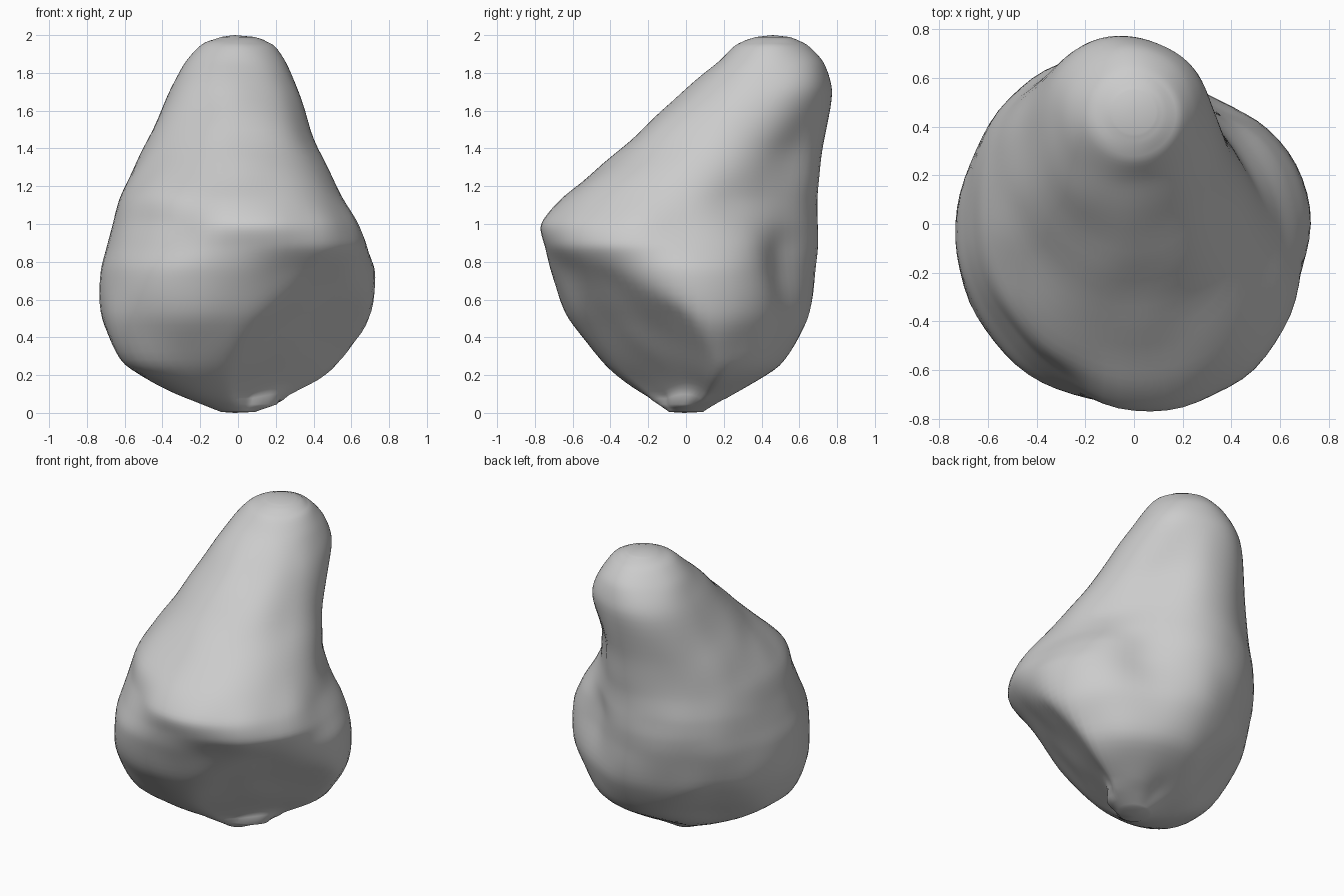
import bpy, bmesh, math
from mathutils import Vector, noise

if "Cube" in bpy.data.objects:
    bpy.data.objects.remove(bpy.data.objects["Cube"])

# Boulder cross-sections: height, centre y, radii every 30 degrees from +x towards +y
SECTIONS = [
    (0.10, 0.00, .34, .32, .28, .23, .25, .28, .32, .32, .26, .21, .16, .22),
    (0.25, 0.00, .56, .55, .52, .50, .48, .52, .59, .64, .49, .39, .31, .35),
    (0.50, 0.00, .70, .68, .61, .65, .64, .67, .72, .745, .70, .60, .53, .55),
    (0.75, 0.00, .73, .68, .58, .68, .71, .72, .73, .74, .755, .71, .68, .69),
    (0.88, 0.00, .68, .64, .57, .69, .73, .72, .70, .70, .72, .75, .77, .75),
    (1.00, 0.00, .61, .57, .57, .69, .73, .71, .66, .66, .67, .77, .77, .71),
    (1.15, 0.05, .54, .49, .51, .64, .67, .66, .62, .63, .66, .69, .69, .61),
    (1.40, 0.20, .42, .40, .42, .52, .55, .54, .50, .50, .52, .54, .53, .46),
    (1.70, 0.40, .32, .33, .35, .37, .39, .38, .36, .38, .41, .42, .39, .34),
    (1.85, 0.43, .26, .27, .29, .30, .30, .29, .28, .28, .28, .27, .27, .26),
]
FOOT = (0.005, 0.0) + (.09,) * 12
CROWN = [(1.95, 0.45) + (.19,) * 12, (1.99, 0.46) + (.09,) * 12]
rows = [FOOT] + SECTIONS + CROWN
SEGMENTS, STEPS = 72, 6

# Flat undercut facets: outward direction in plan, slope, offset
FACETS = [((.707, -.707), .83, .05), ((-.707, .707), .85, .22)]


def spline(a, b, c, d, t, tension=0.5):
    m0, m1 = (c - a) * tension, (d - b) * tension
    return ((2*t**3 - 3*t**2 + 1) * b + (t**3 - 2*t**2 + t) * m0
            + (3*t**2 - 2*t**3) * c + (t**3 - t**2) * m1)


def section_point(row, k):
    u = k / SEGMENTS * 12
    i, t = int(u), u - int(u)
    r = spline(*(row[2 + (i + o) % 12] for o in (-1, 0, 1, 2)), t)
    a = math.tau * k / SEGMENTS
    return Vector((r * math.cos(a), row[1] + r * math.sin(a), row[0]))


# Loft the sections
rings = [[section_point(row, k) for k in range(SEGMENTS)] for row in rows]
n = len(rings)
bm = bmesh.new()
loops = []
for j in range(n - 1):
    near = [rings[max(0, min(n - 1, j + o))] for o in (-1, 0, 1, 2)]
    for s in range(STEPS + (j == n - 2)):
        loops.append([bm.verts.new(spline(*(ring[k] for ring in near), s / STEPS, 0.35))
                      for k in range(SEGMENTS)])
for lo, hi in zip(loops, loops[1:]):
    for k in range(SEGMENTS):
        m = (k + 1) % SEGMENTS
        bm.faces.new((lo[k], lo[m], hi[m], hi[k]))

# Close the foot and the rounded peak
foot = bm.verts.new((-0.02, -0.01, 0))
peak = bm.verts.new((-0.02, 0.46, 2))
for k in range(SEGMENTS):
    m = (k + 1) % SEGMENTS
    bm.faces.new((foot, loops[0][m], loops[0][k]))
    bm.faces.new((peak, loops[-1][k], loops[-1][m]))

# Press the undercut facets flat
for (dx, dy), slope, offset in FACETS:
    normal = Vector((dx, dy, -slope))
    length = normal.length
    for v in bm.verts:
        over = (normal.dot(v.co) - offset) / length
        if over > 0 and v.co.z > 0.06:
            v.co -= normal / length * over

# Soften slightly, then add faint weathering over the sides
sides = [v for v in bm.verts if 0.08 < v.co.z < 1.97]
for _ in range(3):
    bmesh.ops.smooth_vert(bm, verts=sides, factor=0.5,
                          use_axis_x=True, use_axis_y=True, use_axis_z=True)
bm.normal_update()
for v in sides:
    v.co += v.normal * 0.01 * noise.noise(v.co * 4)
bmesh.ops.recalc_face_normals(bm, faces=bm.faces)
for f in bm.faces:
    f.smooth = True

mesh = bpy.data.meshes.new("boulder")
bm.to_mesh(mesh)
bm.free()
boulder = bpy.data.objects.new("boulder", mesh)
bpy.context.collection.objects.link(boulder)
